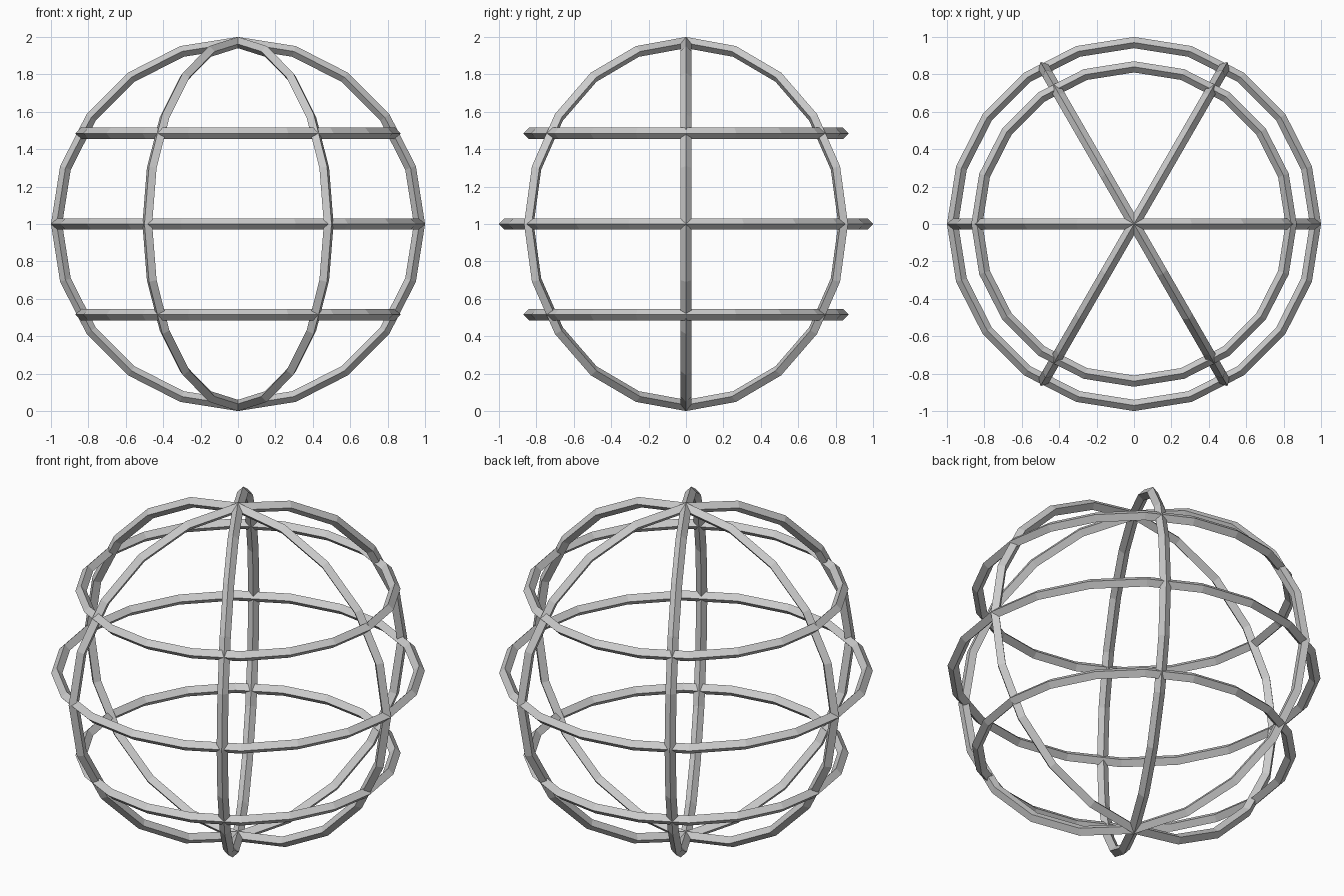
import bpy
from math import radians, sin, cos

cube = bpy.data.objects.get("Cube")
if cube:
    bpy.data.objects.remove(cube, do_unlink=True)

RADIUS = 0.97   # centre line of the sphere's bars
BAR = 0.03      # half width of the diamond-section bars

grey = bpy.data.materials.new("light_grey")
grey.use_nodes = True
colour = (0.6, 0.6, 0.6, 1)
grey.diffuse_color = colour
grey.node_tree.nodes["Principled BSDF"].inputs["Base Color"].default_value = colour


def ring(name, radius, z, rotation=(0, 0, 0)):
    bpy.ops.mesh.primitive_torus_add(
        major_segments=20, minor_segments=4, major_radius=radius,
        minor_radius=BAR, location=(0, 0, z), rotation=rotation)
    obj = bpy.context.object
    obj.name = name
    obj.data.materials.append(grey)
    bpy.ops.object.shade_flat()


# Horizontal rings
for name, latitude in (("lower_ring", -30), ("equator_ring", 0), ("upper_ring", 30)):
    a = radians(latitude)
    ring(name, RADIUS * cos(a), 1 + RADIUS * sin(a))

# Upright rings crossing at the poles
for i in range(3):
    ring(f"upright_ring_{i + 1}", RADIUS, 1, (radians(90), 0, radians(60 * i)))
